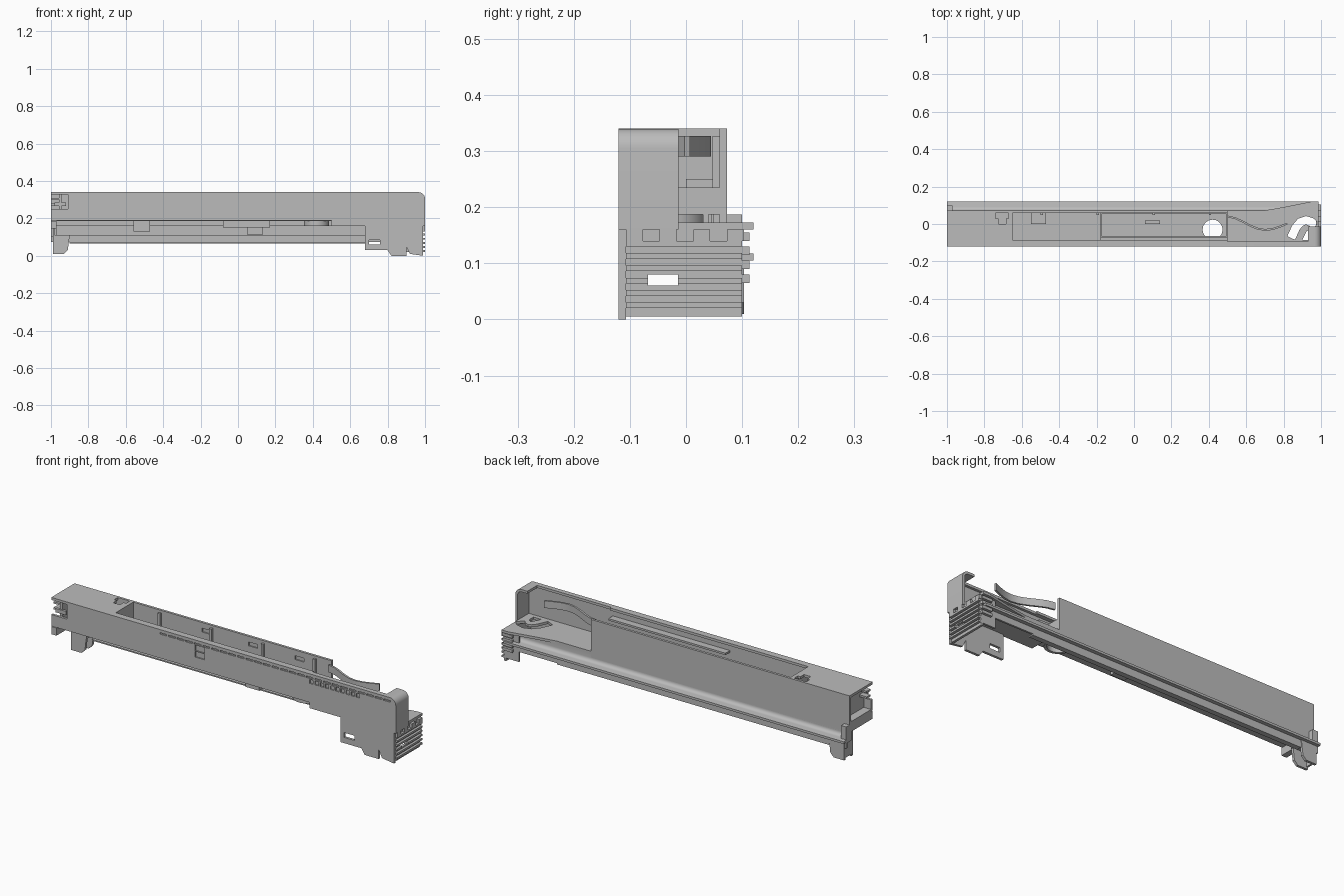
import bpy, bmesh, math
from mathutils import Vector

if "Cube" in bpy.data.objects:
    bpy.data.objects.remove(bpy.data.objects["Cube"], do_unlink=True)

# Main planes of the housing
LEFT_END, RIGHT_END = -1, 1
FRONT, WALL, REAR = -.12, .073, .12
TOP, FLOOR, LOW, GROUND = .34, .2, .16, 0
SKIN = .013
WELL_START, WELL_END = -.65, .5
INSIDE = FRONT + SKIN
DECK = TOP - SKIN

grey = bpy.data.materials.new("light grey plastic")
grey.use_nodes = True
colour = (.5, .5, .5, 1)
grey.diffuse_color = colour
grey.node_tree.nodes["Principled BSDF"].inputs["Base Color"].default_value = colour


def finish(name, bm):
    bmesh.ops.recalc_face_normals(bm, faces=bm.faces)
    mesh = bpy.data.meshes.new(name)
    bm.to_mesh(mesh)
    bm.free()
    mesh.materials.append(grey)
    part = bpy.data.objects.new(name, mesh)
    bpy.context.collection.objects.link(part)
    return part


def prism(name, outline, axis, start, end):
    """Extrude a flat outline along an axis."""
    place = {"x": lambda u, v: (start, u, v),
             "y": lambda u, v: (u, start, v),
             "z": lambda u, v: (u, v, start)}[axis]
    step = Vector([(end - start) * (axis == letter) for letter in "xyz"])
    bm = bmesh.new()
    face = bm.faces.new([bm.verts.new(place(*point)) for point in outline])
    result = bmesh.ops.extrude_face_region(bm, geom=[face], use_keep_orig=True)
    moved = [item for item in result["geom"] if isinstance(item, bmesh.types.BMVert)]
    bmesh.ops.translate(bm, vec=step, verts=moved)
    return finish(name, bm)


def box(name, x, y, z, xs=(0,), ys=(0,), zs=(0,)):
    """A box from three spans, repeated at every combination of offsets."""
    bm = bmesh.new()
    for offset in [Vector((dx, dy, dz)) for dx in xs for dy in ys for dz in zs]:
        for vert in bmesh.ops.create_cube(bm, size=1)["verts"]:
            corner = [span[side > 0] for span, side in zip((x, y, z), vert.co)]
            vert.co = Vector(corner) + offset
    return finish(name, bm)


def steps(count, pitch):
    return [pitch * index for index in range(count)]


def arc(centre, radius, start, end, count=8):
    angles = [math.radians(start + (end - start) * i / count) for i in range(count + 1)]
    return [(centre[0] + radius * math.cos(a), centre[1] + radius * math.sin(a)) for a in angles]


def band(path, width):
    """Outline of a strip of constant width about a path."""
    left, right = [], []
    for i, point in enumerate(path):
        ahead, behind = path[min(i + 1, len(path) - 1)], path[max(i - 1, 0)]
        along = Vector(ahead) - Vector(behind)
        side = Vector((-along.y, along.x)).normalized() * width / 2
        left.append(tuple(Vector(point) + side))
        right.append(tuple(Vector(point) - side))
    return left + right[::-1]


def cut(part, *cutters):
    for cutter in cutters:
        cutter.hide_render = True
        modifier = part.modifiers.new("cut", "BOOLEAN")
        modifier.object = cutter
        modifier.solver = "EXACT"
    bpy.context.view_layer.update()
    graph = bpy.context.evaluated_depsgraph_get()
    mesh = bpy.data.meshes.new_from_object(part.evaluated_get(graph))
    part.modifiers.clear()
    part.data = mesh
    for cutter in cutters:
        bpy.data.objects.remove(cutter, do_unlink=True)


def smooth(part):
    bpy.ops.object.select_all(action="DESELECT")
    part.select_set(True)
    bpy.context.view_layer.objects.active = part
    bpy.ops.object.shade_smooth_by_angle(angle=math.radians(35))


# Front panel with stepped lower edge, skirt and rounded top corner
bend = .035
bend_centre = (RIGHT_END - bend, TOP - bend)
corner = arc(bend_centre, bend, 0, 90)
lower_edge = [(WELL_END, .19), (WELL_END, LOW), (.68, LOW), (.68, .03), (.8, .03), (.82, GROUND),
              (.9, GROUND), (.9, .05), (.92, .01), (.99, GROUND), (.99, LOW), (RIGHT_END, LOW)]
panel = prism("front_panel", [(LEFT_END, TOP), (LEFT_END, .19)] + lower_edge + corner, "y", FRONT, INSIDE)
shallow, through = (FRONT - SKIN, FRONT + SKIN / 2), (FRONT - SKIN, INSIDE + SKIN)
cut(panel,
    box("vent_cutter", (-.37, -.33), shallow, (.316, .324), xs=steps(27, .05)),
    box("square_cutter", (.5, .52), shallow, (.29, .31), xs=steps(10, .03)),
    box("window_cutter", (-.165, -.11), shallow, (.25, .28), zs=steps(2, .033)),
    box("slot_cutter", (.7, .76), through, (.06, .085)),
    box("notch_cutter", (LEFT_END - 1, -.91), through, (.25, DECK)))
smooth(panel)

# Wrapped end cap and top lip of the front panel
inner_corner = arc(bend_centre, bend - SKIN, 90, 0)
cap_start, cap_inside = RIGHT_END - .07, RIGHT_END - SKIN
cap = [(RIGHT_END, LOW)] + corner + [(cap_start, TOP), (cap_start, DECK)] + inner_corner + [(cap_inside, LOW)]
smooth(prism("end_cap", cap, "y", FRONT, -SKIN))
box("wide_top_lip", (WELL_START, WELL_END), (INSIDE, -.085), (DECK, TOP))
box("narrow_top_lip", (WELL_END, cap_start), (INSIDE, INSIDE + SKIN), (DECK, TOP))
box("inner_shelf", (-.18, WELL_END), (INSIDE, -.07), (.28, .29))

# Closed top deck with a keyed opening
deck = box("top_deck", (LEFT_END, WELL_START), (FRONT, WALL), (DECK, TOP))
cut(deck, box("key_head_cutter", (-.74, -.67), (.03, .06), (FLOOR, 1)),
    box("key_stem_cutter", (-.725, -.685), (0, .04), (FLOOR, 1)))
box("well_end_wall", (WELL_START - SKIN, WELL_START), (INSIDE, WALL - SKIN), (FLOOR, DECK))

# Tall back wall
wall_base = .13
wall = prism("back_wall", [(WELL_END, wall_base), (WELL_END, TOP), (LEFT_END + SKIN, TOP),
                           (LEFT_END, DECK), (LEFT_END, wall_base)], "y", WALL - SKIN, WALL)
cut(wall, box("wall_slot_cutter", (-.25, -.2), (0, WALL - SKIN / 2), (.29, .31), xs=steps(3, .27)))

# Main floor with a round hole and a socket below it
hole_centre = (.42, -.03)


def disc(name, radius, bottom, top):
    return prism(name, arc(hole_centre, radius, 0, 350, 35), "z", bottom, top)


under = FLOOR - SKIN
floor = box("main_floor", (LEFT_END, WELL_END), (INSIDE, WALL - SKIN / 2), (under, FLOOR))
cut(floor, disc("floor_hole_cutter", .053, 0, 1),
    box("floor_recess_cutter", (-.08, LOW), (-.04, .035), (FLOOR - SKIN / 2, 1)))
socket = disc("round_socket", .067, LOW, under)
cut(socket, disc("socket_cutter", .053, 0, 1))
smooth(socket)

# Lower end floor that widens to the rear, with a hooked opening
end_floor = prism("end_floor", [(WELL_END, INSIDE), (cap_inside, INSIDE), (cap_inside, REAR), (.95, REAR),
                                (.8, .09), (.7, WALL), (WELL_END, WALL)], "z", LOW, LOW + SKIN)
hook = [(.84, -.075), (.865, -.02), (.89, .01), (.92, .02), (.95, .01), (.97, -.01)]
cut(end_floor, prism("hook_cutter", band(hook, .045), "z", 0, 1),
    prism("peg_cutter", [(.9, -.085), (.945, -.085), (.945, -.05), (.925, -.035)], "z", 0, 1))

# Curved guide strip high inside the open end
guide = [(WELL_END + x, -.04 * math.sin(x * 15 - math.pi / 2) * (1 - x)) for x in steps(9, .04)]
smooth(prism("curved_guide", band(guide, .01), "z", .29, DECK))

# Tray, ribs and latch inside the well
tray_x, tray_y, tray_z = (-.18, WELL_END), (-.07, .06), (FLOOR, .235)
rim = SKIN / 2
box("tray_sides", tray_x, (tray_y[0], tray_y[0] + rim), tray_z, ys=(0, tray_y[1] - tray_y[0] - rim))
box("tray_ends", (tray_x[0], tray_x[0] + rim), tray_y, tray_z, xs=(0, tray_x[1] - tray_x[0] - rim))
box("tray_catch", (.06, .14), (0, .02), (under, FLOOR + SKIN))
box("wall_ribs", (-.5, SKIN - .5), (WALL - SKIN * 2, WALL - SKIN), (FLOOR, DECK), xs=steps(4, .3))
box("latch_block", (-.55, -.47), (0, WALL - SKIN), (FLOOR, .25))

# Small parts hanging under the floor
box("left_under_block", (-.56, -.47), (0, .05), (.13, under))
box("middle_under_block", (-.08, .17), (-.03, .045), (.15, under))
box("middle_under_catch", (.05, .13), (-.01, .04), (.11, .15))
box("floor_beam", (LEFT_END, WELL_END), (.03, .04), (LOW, under))

# Stepped ledge and rail along the back
fillet = .02
sweep = arc((WALL + fillet, wall_base + fillet / 2), fillet, 180, 270, 6)
lip = .105
profile = sweep + [(REAR, wall_base - SKIN), (REAR, lip), (.1, lip), (.1, WALL), (.09, WALL), (.09, lip),
                   (WALL - SKIN, lip), (WALL - SKIN, LOW), (WALL, LOW)]
smooth(prism("back_rail", profile, "x", LEFT_END, cap_inside - SKIN))
box("rail_lip", (-.9, .68), (WALL, .1), (WALL - SKIN / 2, WALL))

# Ribbed end plate with a window
plate_y = (INSIDE, .1)
plate = box("end_plate", (cap_inside - SKIN, cap_inside), plate_y, (.005, LOW))
ribs = box("plate_ribs", (cap_inside, RIGHT_END), plate_y, (.02, .03), zs=steps(6, .022))
for part in (plate, ribs):
    cut(part, box("plate_window_cutter", (.9, 2), (-.068, -.014), (.06, .08)))
box("plate_posts", (cap_inside, RIGHT_END), (INSIDE, INSIDE + .03), (.14, LOW), ys=steps(4, .06))
box("rear_clips", (.93, cap_inside), (.1, .113), (.065, .08), zs=steps(4, .025))
box("rear_flange", (.9, cap_inside), (.09, .1), (.02, LOW))

# Open end frame and tabs
box("end_frame", (SKIN - .97, SKIN * 2 - .97), (INSIDE, WALL - SKIN), (FLOOR, DECK))
box("end_prongs", (LEFT_END, -.95), (-.1, -.07), (.27, .28), zs=steps(2, .03))
box("end_latch", (-.98, -.92), (FRONT + SKIN / 2, -.1), (.265, .285))
box("end_tab", (LEFT_END, -.97), (FRONT, WALL), (LOW - SKIN, under))
box("end_tab_leg", (LEFT_END, -.97), (.05, .1), (.1, under))

# Feet under the open end
foot = [(-.99, .01), (-.93, .01), (-.91, .03), (-.9, .11), (-.99, .11)]
for name, y in (("inner_foot", .03), ("outer_foot", .09)):
    prism(name, foot, "y", y, y + SKIN)
box("foot_back", (-.99, -.98), (.03, .1), (.02, under))
box("foot_bridge", (-.98, -.9), (.03, .1), (.09, .11))
